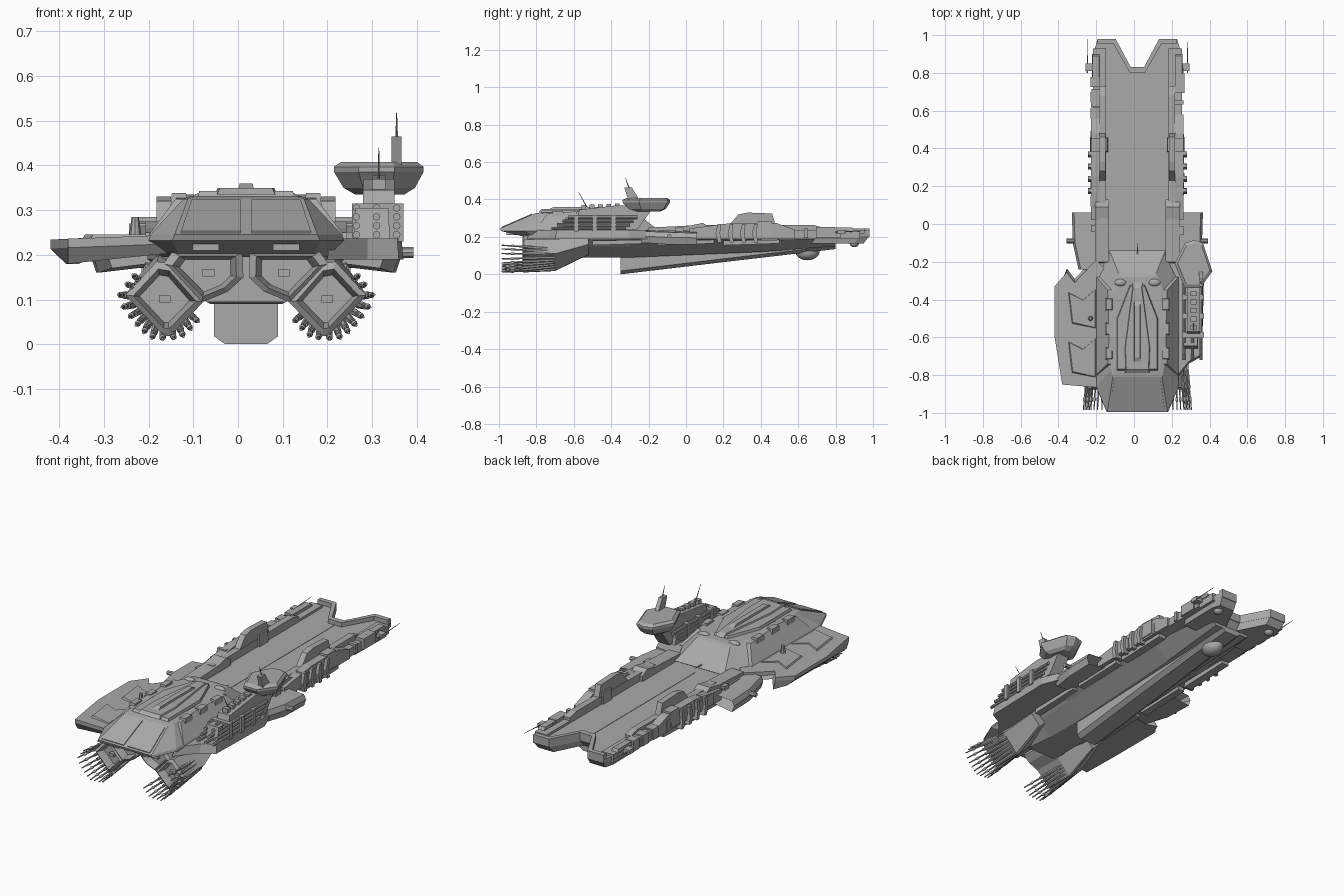
import bpy, bmesh, math, random
from mathutils import Vector

old = bpy.data.objects.get("Cube")
if old:
    bpy.data.objects.remove(old, do_unlink=True)

random.seed(4)
C = 0.018  # centre line of the hull
SIDES = ((-1, "right"), (1, "left"))

grey = bpy.data.materials.new("hull_grey")
grey.use_nodes = True
tone = (0.4, 0.4, 0.4, 1)
grey.diffuse_color = tone
grey.node_tree.nodes["Principled BSDF"].inputs["Base Color"].default_value = tone


def finish(name, bm, smooth=False):
    bmesh.ops.recalc_face_normals(bm, faces=bm.faces)
    mesh = bpy.data.meshes.new(name)
    for f in bm.faces:
        f.smooth = smooth
    bm.to_mesh(mesh)
    bm.free()
    mesh.materials.append(grey)
    ob = bpy.data.objects.new(name, mesh)
    bpy.context.collection.objects.link(ob)
    return ob


def loft(name, rings):
    """Skin a list of equal-length rings of points and cap both ends."""
    bm = bmesh.new()
    loops = [[bm.verts.new(p) for p in ring] for ring in rings]
    n = len(loops[0])
    for a, b in zip(loops, loops[1:]):
        for i in range(n):
            j = (i + 1) % n
            bm.faces.new((a[i], a[j], b[j], b[i]))
    bm.faces.new(loops[0])
    bm.faces.new(loops[-1])
    return finish(name, bm)


def plan(name, outline, z0, z1, shrink=1.0):
    """Extrude a top outline upward, optionally tapering it."""
    cx = sum(p[0] for p in outline) / len(outline)
    cy = sum(p[1] for p in outline) / len(outline)
    top = [(cx + (x - cx) * shrink, cy + (y - cy) * shrink, z1) for x, y in outline]
    return loft(name, [[(x, y, z0) for x, y in outline], top])


def side_profile(name, x0, x1, profile):
    return loft(name, [[(x, y, z) for y, z in profile] for x in (x0, x1)])


def box(name, x, y, z, shrink=1.0):
    return plan(name, [(x[0], y[0]), (x[1], y[0]), (x[1], y[1]), (x[0], y[1])], z[0], z[1], shrink)


def rod(name, a, b, r0, r1=None, sides=8):
    a, b = Vector(a), Vector(b)
    bm = bmesh.new()
    bmesh.ops.create_cone(bm, cap_ends=True, segments=sides, radius1=r0,
                          radius2=r0 if r1 is None else r1, depth=(b - a).length)
    turn = (b - a).to_track_quat("Z", "Y").to_matrix()
    bmesh.ops.rotate(bm, matrix=turn, verts=bm.verts)
    bmesh.ops.translate(bm, vec=(a + b) / 2, verts=bm.verts)
    return finish(name, bm)


def ball(name, centre, size):
    bm = bmesh.new()
    bmesh.ops.create_uvsphere(bm, u_segments=16, v_segments=8, radius=1)
    bmesh.ops.scale(bm, vec=size, verts=bm.verts)
    bmesh.ops.translate(bm, vec=centre, verts=bm.verts)
    return finish(name, bm, True)


def both(half):
    """Close a half outline of (offset, other) around the centre line."""
    return [(C + h, v) for h, v in half] + [(C - h, v) for h, v in reversed(half)]


# Long hull with a narrow flat belly
def hull_ring(y, belly, z, wide):
    return [(px, y, pz) for px, pz in both([(belly, z), (wide * .8, z + .06), (wide, .19), (wide, .212)])]

loft("hull", [hull_ring(-.72, .09, .095, .16), hull_ring(-.55, .08, .09, .2),
              hull_ring(-.3, .08, .09, .22), hull_ring(.4, .09, .12, .22),
              hull_ring(.8, .1, .15, .22)])

# Keel wedge rising toward the bow
loft("keel", [[(px, y, pz) for px, pz in both([(w * .65, z), (w, z + .018), (w, t)])]
              for y, w, z, t in ((-.35, .072, 0, .12), (.2, .07, .065, .145), (.8, .06, .135, .18))])
ball("belly_dome", (C, .65, .12), (.05, .065, .045))

# Flight deck and forked bow
fork = [(.225, -.2), (.225, .93), (.21, .98), (.115, .98), (.035, .83)]
plan("flight_deck", both(fork), .205, .222)
prow = both([(.22, .7)] + fork[1:])
loft("bow_underside", [[(x, y, .205) for x, y in prow],
                       [(C + (x - C) * .95, y - .03, .165) for x, y in prow]])
rim = [(.035, .83), (.115, .98), (.21, .98), (.21, .955), (.128, .955), (.04, .8)]
plan("bow_rim", both(rim), .2, .245)
box("deck_line", (C - .002, C + .002), (-.1, .8), (.22, .224))

for s, tag in SIDES:
    def X(a, b):
        return tuple(sorted((C + s * a, C + s * b)))
    # Raised rails along the deck
    box(tag + "_deck_rail", X(.165, .235), (-.15, .93), (.19, .235))
    side_profile(tag + "_inner_rail", *X(.165, .2),
                 [(0, .22), (0, .262), (.68, .265), (.73, .25), (.73, .22)])
    side_profile(tag + "_rail_hump", *X(.168, .2),
                 [(.22, .25), (.28, .32), (.33, .33), (.46, .325), (.48, .26)])
    side_profile(tag + "_outer_rail", *X(.2, .245),
                 [(.02, .19), (.02, .245), (.25, .275), (.48, .275), (.58, .24), (.58, .19)])
    side_profile(tag + "_rail_head", *X(.15, .225),
                 [(-.22, .2), (-.2, .25), (.02, .26), (.09, .275), (.13, .25), (.13, .2)])
    box(tag + "_rail_clamp", X(.155, .25), (.38, .46), (.2, .285), .9)
    box(tag + "_rail_step", X(.2, .24), (.75, .9), (.23, .25), .85)
    rod(tag + "_bow_mast", (C + s * .265, .8, .225), (C + s * .265, .98, .235), .004, .001, 6)
    box(tag + "_mast_foot", X(.22, .275), (.81, .85), (.215, .238))
    ball(tag + "_bow_lamp", (C + s * .17, .9, .165), (.025, .025, .02))
    # Curved ribs hanging on the hull flank
    for k in range(4):
        y = .17 + k * .065
        side_profile(tag + "_flank_rib", *X(.21, .262),
                     [(y, .17), (y - .012, .22), (y, .27), (y + .018, .27), (y + .012, .22), (y + .02, .17)])
    # Small fittings along the rails and flanks
    for k in range(16):
        y, w = random.uniform(-.1, .8), random.uniform(.01, .03)
        box(tag + "_fitting", X(.2, .24 + w / 3), (y, y + w * 2), (.195, .24 + w / 2))
    for k in range(3):
        side_profile(tag + "_flank_strip", *X(.19, .226 + k * .004),
                     [(-.5 + k * .35, .155), (-.5 + k * .35, .18), (-.2 + k * .35, .185), (-.2 + k * .35, .165)])
    # Flared side scoops, open toward the stern
    def scoop(y, a, b, lo, hi):
        return [(C + s * a, y, lo + .02), (C + s * b, y, lo), (C + s * (b + .012), y, (lo + hi) / 2),
                (C + s * b, y, hi - .01), (C + s * a, y, hi)]
    loft(tag + "_scoop", [scoop(-.01, .23, .31, .18, .21), scoop(.06, .21, .335, .16, .23),
                          scoop(-.1, .16, .33, .16, .235), scoop(-.24, .14, .3, .17, .24)])
    rod(tag + "_scoop_gun", (C + s * .33, -.09, .205), (C + s * .375, -.09, .205), .012)
    # Engine pods with recessed faces
    inner = [(.185, .18), (.165, .207), (.008, .207), (.006, .15), (.04, .118), (.1, .093)]
    outer = [(.27, .11), (.2, .185), (.17, .18), (.095, .095), (.17, .018), (.185, .02)]
    for pod, shape in (("inner", inner), ("outer", outer)):
        mx = sum(p[0] for p in shape) / len(shape)
        mz = sum(p[1] for p in shape) / len(shape)
        steps = ((-.83, .64), (-.86, .74), (-.875, .8), (-.865, 1), (-.7, 1), (-.52, .6))
        loft(tag + "_" + pod + "_engine",
             [[(C + s * (mx + (x - mx) * k), y, mz + (z - mz) * k + max(0, y + .7) * .3)
               for x, z in shape] for y, k in steps])
        box(tag + "_engine_core", X(mx - .013, mx + .013), (-.85, -.82), (mz - .008, mz + .008))
    # Lance rods fanned around the outer side of the outer pod
    for k in range(13):
        a = math.radians(-146 + k * 15)
        dx, dz = math.cos(a), math.sin(a)
        reach = .082 / max(abs(dx + dz), abs(dx - dz))
        px, pz = .18 + dx * reach, .103 + dz * reach
        root = Vector((C + s * px, -.7, pz))
        tip = Vector((C + s * (px + dx * .03), -.985, max(.012, pz + dz * .035)))
        mid = root.lerp(tip, .6)
        rod(tag + "_lance_sleeve", root, mid, .009, .008, 6)
        rod(tag + "_lance", mid, tip, .005, .003, 6)
        ball(tag + "_lance_knob", root.lerp(tip, .8), (.007, .015, .007))

# Command block with a sloped front and a sharp brow
levels = (
    (.195, [(.15, -.84), (.18, -.8), (.2, -.3), (.12, -.2)]),
    (.232, [(.165, -.99), (.22, -.86), (.215, -.3), (.15, -.14)]),
    (.245, [(.16, -.995), (.215, -.86), (.21, -.3), (.14, -.16)]),
    (.325, [(.13, -.81), (.14, -.77), (.14, -.36), (.1, -.26)]),
    (.33, [(.115, -.78), (.125, -.75), (.125, -.38), (.085, -.28)]))
loft("command_block", [[(x, y, z) for x, y in both(h)] for z, h in levels])
for s, tag in SIDES:
    pane = [(.012, -.985, .2495), (.145, -.985, .2495), (.122, -.823, .32), (.012, -.823, .32)]
    loft(tag + "_front_window", [[(C + s * x, y - d / 3, z + d) for x, y, z in pane] for d in (-.004, .004)])
    # Leaning armour beam along the roof edge
    loft(tag + "_roof_beam", [[(C + s * (o + (.335 - z) * .75), y, z) for y, z in
                               ((-.8, .245), (-.74, .325), (-.6, .335), (-.35, .325), (-.28, .245))]
                              for o in (.115, .15)])
    for k in range(3):
        y = -.72 + k * .13
        box(tag + "_roof_block", sorted((C + s * .13, C + s * .17)), (y, y + .07), (.3, .338), .8)
    ball(tag + "_roof_dome", (C + s * .09, -.31, .325), (.032, .02, .015))
    box(tag + "_brow_vent", sorted((C + s * .06, C + s * .12)), (-.96, -.9), (.21, .228))
# Roof spine with arrow shape
plan("roof_platform", both([(.11, -.78), (.11, -.5), (.04, -.32)]), .325, .343, .95)
plan("roof_spine", both([(.065, -.79), (.07, -.66), (.025, -.31)]), .335, .35, .9)
box("roof_ridge", (C - .018, C + .018), (-.74, -.4), (.345, .36), .8)
rod("roof_pole", (C, -.2, .24), (C, -.1, .245), .006, .001, 6)

# Broad armoured wing on one flank, with a thick outer edge
wing = [(-.14, -.87), (-.38, -.85), (-.42, -.6), (-.42, -.33), (-.355, -.255),
        (-.315, -.31), (-.2, -.19), (-.14, -.25)]
def drop(x):
    return .245 + min(0, x + .2) * .05
low = [(max(x, -.385), y + .02, .18 if x < -.33 else .205) for x, y in wing]
loft("wing", [low, [(x, y, drop(x) - .02) for x, y in wing], [(x, y, drop(x)) for x, y in wing]])
for y in (-.76, -.5):
    plan("wing_panel", [(-.2, y - .06), (-.33, y - .03), (-.35, y + .14), (-.27, y + .1), (-.2, y + .16)], .234, .246, .9)
rod("wing_turret", (-.23, -.5, .24), (-.23, -.5, .285), .014, .008)

# Opposite flank: shelf, stacked batteries and tower
shelf = [(.2, -.85), (.29, -.74), (.36, -.7), (.37, -.3), (.33, -.2), (.2, -.18)]
plan("battery_shelf", shelf, .19, .236, .95)
box("battery_core", (.26, .34), (-.66, -.28), (.23, .305), .92)
for k in range(4):
    z = .245 + k * .02
    for x in (.265, .31, .355):
        rod("battery_barrel", (x, -.72 + k * .03, z), (x, -.32 + k * .02, z), .0085)
for y in (-.6, -.5, -.4):
    box("battery_clamp", (.255, .37), (y, y + .025), (.23, .315))
side_profile("tower_column", .28, .35, [(-.6, .24), (-.57, .345), (-.36, .37), (-.18, .35), (-.26, .24)])
for k in range(5):
    box("tower_step", (.3, .33), (-.56 + k * .045, -.535 + k * .045), (.34, .37 + k * .002))
head = [(.27, -.1), (.32, -.085), (.365, -.1), (.415, -.25), (.35, -.34), (.27, -.34), (.215, -.21)]
def head_ring(z, k):
    return [(.32 + (x - .32) * k, -.2 + (y + .2) * k, z) for x, y in head]
loft("tower_head", [head_ring(z, k) for z, k in
                    ((.335, .55), (.35, .8), (.375, .94), (.385, 1), (.397, 1), (.408, .85))])
side_profile("mast_base", .343, .366, [(-.25, .4), (-.29, .465), (-.33, .465), (-.31, .4)])
rod("mast", (.355, -.3, .45), (.355, -.325, .518), .004, .001, 6)
rod("whip_antenna", (.315, -.53, .36), (.315, -.575, .44), .003, .001, 6)
